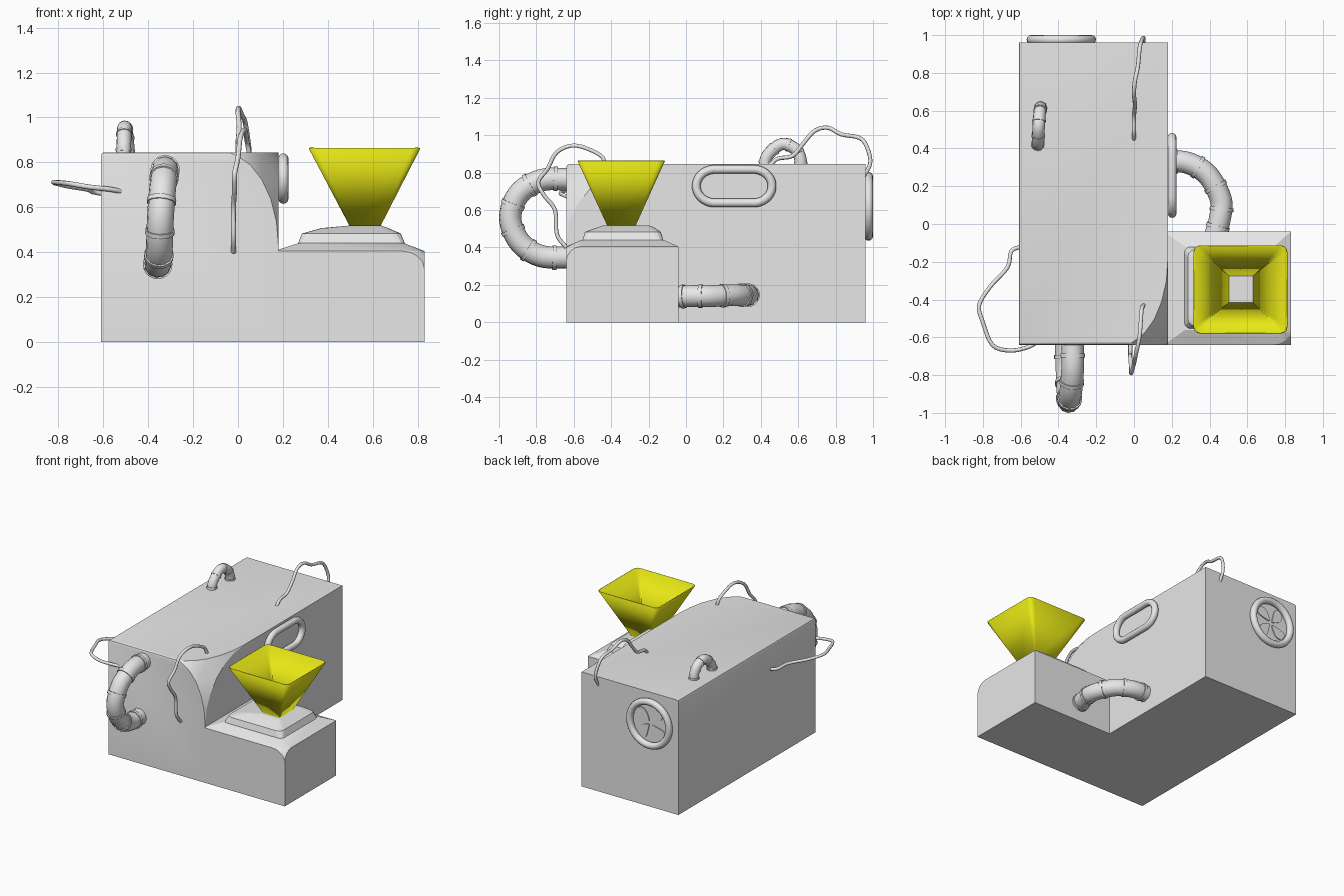
import bpy, bmesh
from math import sin, cos, pi
from mathutils import Vector

cube = bpy.data.objects.get("Cube")
if cube:
    bpy.data.objects.remove(cube, do_unlink=True)


def material(name, rgb):
    m = bpy.data.materials.new(name)
    m.use_nodes = True
    m.diffuse_color = (*rgb, 1)
    m.node_tree.nodes["Principled BSDF"].inputs["Base Color"].default_value = (*rgb, 1)
    return m


GREY = material("light_grey", (0.8, 0.8, 0.8))
YELLOW = material("yellow", (0.8, 0.8, 0.008))


def finish(bm, name, mat=GREY, smooth=None):
    me = bpy.data.meshes.new(name)
    bm.to_mesh(me)
    bm.free()
    ob = bpy.data.objects.new(name, me)
    bpy.context.collection.objects.link(ob)
    me.materials.append(mat)
    if smooth:
        bpy.ops.object.select_all(action="DESELECT")
        ob.select_set(True)
        bpy.context.view_layer.objects.active = ob
        bpy.ops.object.shade_smooth_by_angle(angle=smooth)
    return ob


def rounded_corner_box(lo, hi, cut, extra=(), steps=6):
    """Convex box whose left-front-top corner is swept away by three arcs."""
    x, y, z = hi[0], lo[1], hi[2]
    a, b, c = cut
    pts = [Vector((px, py, pz)) for px in (lo[0], hi[0])
           for py in (lo[1], hi[1]) for pz in (lo[2], hi[2])
           if (px, py, pz) != (x, y, z)]
    for i in range(steps + 1):
        s, t = sin(i * pi / 2 / steps), cos(i * pi / 2 / steps)
        pts += [Vector((x - a + a * s, y, z - c + c * t)),
                Vector((x, y + b - b * s, z - c + c * t)),
                Vector((x - a + a * s, y + b - b * t, z))]
    bm = bmesh.new()
    for p in pts + [Vector(e) for e in extra]:
        bm.verts.new(p)
    bmesh.ops.remove_doubles(bm, verts=bm.verts, dist=0.0005)
    bmesh.ops.convex_hull(bm, input=bm.verts)
    bmesh.ops.dissolve_limit(bm, angle_limit=0.01, verts=bm.verts, edges=bm.edges)
    return bm


# Main housing with softened top edges on the front and right side
bm = rounded_corner_box((-0.61, -0.64, 0), (0.18, 0.96, 0.845), (0.25, 0.46, 0.42))
soft = [e for e in bm.edges if all(v.co.z > 0.84 for v in e.verts)
        and (all(v.co.x < -0.6 for v in e.verts) or all(v.co.y < -0.635 for v in e.verts))]
bmesh.ops.bevel(bm, geom=soft, offset=0.015, segments=2, profile=0.5, affect="EDGES")
finish(bm, "main_housing", GREY, 0.45)

# Lower side box with a shallow sloping lid
lid = [(x, y, 0.44) for x in (0.27, 0.74) for y in (-0.56, -0.12)]
bm = rounded_corner_box((0.16, -0.64, 0), (0.83, -0.04, 0.405), (0.1, 0.08, 0.08), lid, 4)
finish(bm, "side_box", GREY, 0.35)


def rect(x0, x1, y0, y1, z, r=0.001):
    """Rectangle loop with rounded corners."""
    out = []
    for i, (cx, cy) in enumerate(((x1 - r, y1 - r), (x0 + r, y1 - r),
                                  (x0 + r, y0 + r), (x1 - r, y0 + r))):
        for k in range(4):
            ang = (i + k / 3) * pi / 2
            out.append((cx + r * cos(ang), cy + r * sin(ang), z))
    return out


def loft(loops, cap):
    bm = bmesh.new()
    rows = [[bm.verts.new(p) for p in lp] for lp in loops]
    n = len(rows[0])
    for lo, hi in zip(rows, rows[1:]):
        for i in range(n):
            j = (i + 1) % n
            bm.faces.new((lo[i], lo[j], hi[j], hi[i]))
    if cap:
        bm.faces.new(rows[-1])
    return bm


# Stepped plinth under the funnel
finish(loft([rect(0.265, 0.745, -0.555, -0.12, 0.435, 0.03),
             rect(0.285, 0.725, -0.54, -0.135, 0.483, 0.04),
             rect(0.37, 0.67, -0.475, -0.17, 0.507, 0.03),
             rect(0.49, 0.64, -0.44, -0.2, 0.518, 0.01)], True), "plinth")

# Open funnel, thin walled
funnel = finish(loft([rect(0.498, 0.634, -0.42, -0.27, 0.515, 0.003),
                      rect(0.315, 0.812, -0.58, -0.113, 0.862, 0.035)], False),
                "funnel", YELLOW, 0.3)
wall = funnel.modifiers.new("wall", "SOLIDIFY")
wall.thickness = 0.006


def smooth_path(pts, steps=6):
    """Catmull-Rom samples through the points."""
    p = [Vector(q) for q in pts]
    p = [2 * p[0] - p[1]] + p + [2 * p[-1] - p[-2]]
    out = []
    for a, b, c, d in zip(p, p[1:], p[2:], p[3:]):
        for k in range(steps):
            t = k / steps
            out.append(0.5 * (2 * b + (c - a) * t + (2 * a - 5 * b + 4 * c - d) * t * t
                              + (3 * b - a - 3 * c + d) * t ** 3))
    return out + [p[-2]]


def tube(name, pts, radius, cyclic=False, res=4):
    cu = bpy.data.curves.new(name, "CURVE")
    cu.dimensions = "3D"
    cu.bevel_depth = radius
    cu.bevel_resolution = res
    cu.use_fill_caps = not cyclic
    sp = cu.splines.new("POLY")
    sp.points.add(len(pts) - 1)
    for sp_pt, p in zip(sp.points, pts):
        sp_pt.co = (*p, 1)
    sp.use_cyclic_u = cyclic
    sp.use_smooth = True
    ob = bpy.data.objects.new(name, cu)
    bpy.context.collection.objects.link(ob)
    cu.materials.append(GREY)
    bpy.ops.object.select_all(action="DESELECT")
    ob.select_set(True)
    bpy.context.view_layer.objects.active = ob
    bpy.ops.object.convert(target="MESH")
    bpy.ops.object.shade_smooth_by_angle(angle=0.8)


def hose(name, pts, radius, collars):
    """Bent pipe with evenly spaced collars."""
    path = smooth_path(pts)
    tube(name, path, radius)
    bm = bmesh.new()
    for k in range(collars):
        i = round((k + 0.5) * (len(path) - 1) / collars)
        way = (path[min(i + 1, len(path) - 1)] - path[max(i - 1, 0)]).normalized()
        m = way.to_track_quat("Z", "Y").to_matrix().to_4x4()
        m.translation = path[i]
        bmesh.ops.create_cone(bm, cap_ends=True, segments=20, radius1=radius * 1.09,
                              radius2=radius * 1.09, depth=radius * 0.35, matrix=m)
    finish(bm, name + "_collars", GREY, 0.6)


# Bent pipes
hose("front_pipe", [(-0.325, -0.62, 0.765), (-0.325, -0.77, 0.76), (-0.335, -0.89, 0.69),
                    (-0.345, -0.94, 0.56), (-0.35, -0.89, 0.43), (-0.355, -0.78, 0.355),
                    (-0.36, -0.62, 0.345)], 0.06, 6)
hose("side_pipe", [(0.16, 0.33, 0.145), (0.28, 0.325, 0.145), (0.39, 0.26, 0.145),
                   (0.46, 0.13, 0.14), (0.455, 0.03, 0.14), (0.43, -0.06, 0.135)], 0.058, 5)
hose("top_pipe", [(-0.51, 0.42, 0.82), (-0.508, 0.435, 0.89), (-0.505, 0.51, 0.952),
                  (-0.5, 0.58, 0.93), (-0.495, 0.61, 0.88), (-0.495, 0.615, 0.82)], 0.033, 5)

# Loose wires
wires = {
    "rear_wire": [(0, 0.45, 0.84), (0, 0.49, 0.875), (0, 0.57, 0.89), (0.005, 0.63, 0.96),
                  (0, 0.69, 1.025), (0.005, 0.76, 1.04), (0.02, 0.83, 1.005),
                  (0.03, 0.93, 0.985), (0.04, 0.97, 0.93), (0.05, 0.985, 0.85),
                  (0.05, 0.95, 0.78)],
    "front_wire": [(0.05, -0.43, 0.84), (0.04, -0.46, 0.895), (0.03, -0.59, 0.945),
                   (0.01, -0.69, 0.91), (0, -0.74, 0.82), (-0.015, -0.79, 0.75),
                   (-0.015, -0.76, 0.68), (-0.02, -0.7, 0.6), (-0.02, -0.69, 0.47),
                   (-0.02, -0.64, 0.4)],
    "right_wire": [(-0.6, -0.12, 0.66), (-0.65, -0.145, 0.67), (-0.67, -0.23, 0.68),
                   (-0.76, -0.33, 0.695), (-0.82, -0.43, 0.71), (-0.8, -0.52, 0.71),
                   (-0.75, -0.64, 0.705), (-0.66, -0.67, 0.69), (-0.57, -0.655, 0.68),
                   (-0.52, -0.63, 0.67)],
}
for name, pts in wires.items():
    tube(name, smooth_path(pts, 4), 0.011, res=2)

# Oblong window frame on the left side
frame = []
for k in range(32):
    ang = (k + 0.5) * 2 * pi / 32
    cy = 0.36 if cos(ang) > 0 else 0.155
    frame.append((0.202, cy + 0.1 * cos(ang), 0.728 + 0.09 * sin(ang)))
tube("window_frame", frame, 0.023, True)

# Round vent with four blades on the back
CX, CZ, R = -0.385, 0.62, 0.16
tube("vent_ring", [(CX + R * cos(k * pi / 16), 0.976, CZ + R * sin(k * pi / 16))
                   for k in range(32)], 0.024, True)
bm = bmesh.new()
for b in range(4):
    turn = b * pi / 2 + 0.5
    blade = []
    for k in range(16):
        t = k * pi / 8
        u = 0.075 - 0.06 * cos(t)
        v = (0.012 + 0.3 * u) * sin(t) + 0.02 * sin(u * 20)
        blade.append(bm.verts.new((CX + u * cos(turn) - v * sin(turn), 0.967,
                                   CZ + u * sin(turn) + v * cos(turn))))
    face = bm.faces.new(blade)
    out = bmesh.ops.extrude_face_region(bm, geom=[face])
    for v in out["geom"]:
        if isinstance(v, bmesh.types.BMVert):
            v.co.y -= 0.008
bmesh.ops.recalc_face_normals(bm, faces=bm.faces)
finish(bm, "vent_blades")
